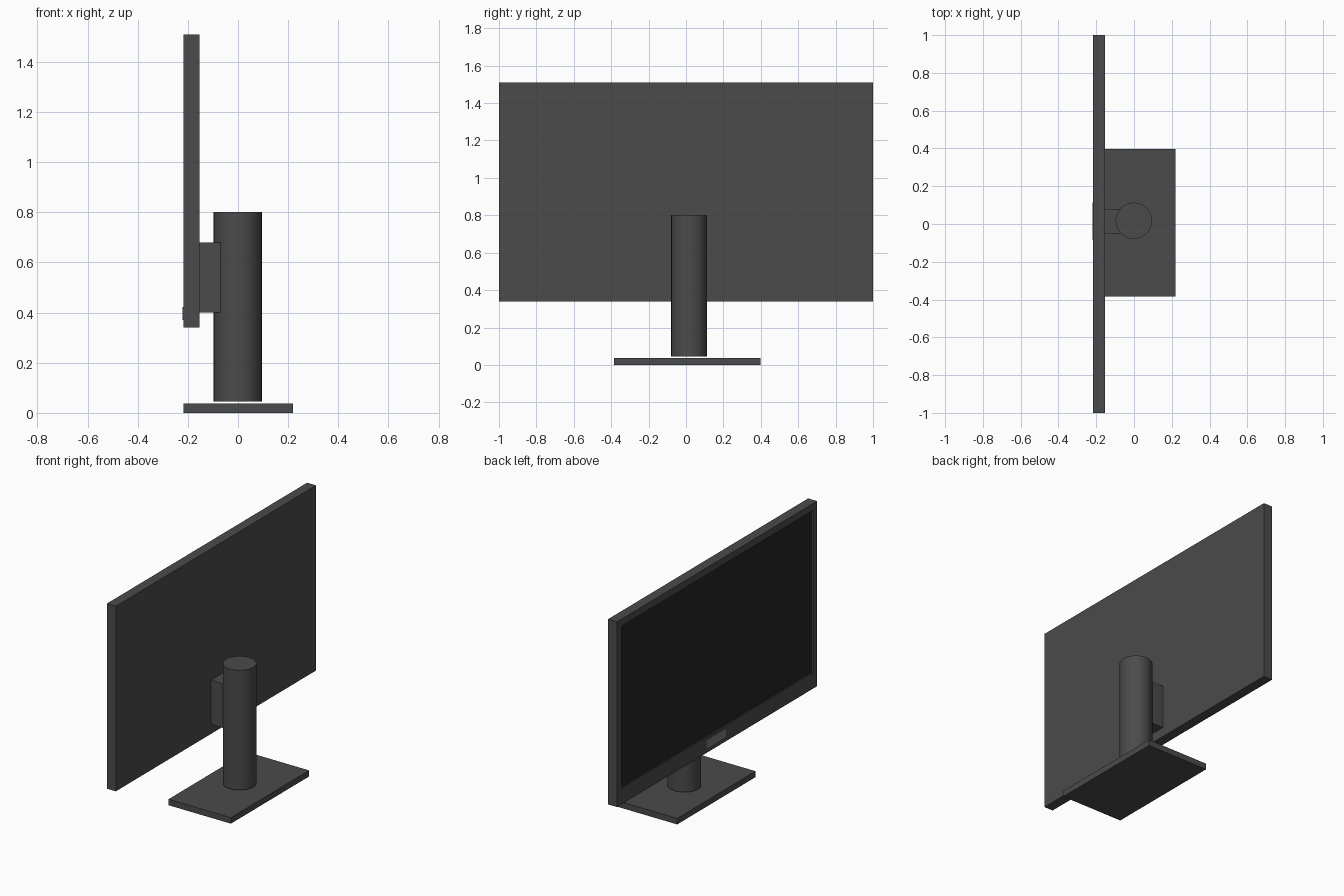
import bpy, bmesh, math

if "Cube" in bpy.data.objects:
    bpy.data.objects.remove(bpy.data.objects["Cube"])


def material(name, v):
    m = bpy.data.materials.new(name)
    m.diffuse_color = (v, v, v, 1)
    m.use_nodes = True
    m.node_tree.nodes["Principled BSDF"].inputs["Base Color"].default_value = m.diffuse_color
    return m


casing = material("dark_grey", 0.07)
glass = material("screen_black", 0.018)
trim = material("trim_grey", 0.2)


def box(name, x, y, z, mat):
    """Box from (min, max) ranges on each axis."""
    bpy.ops.mesh.primitive_cube_add(size=1, location=[sum(r) / 2 for r in (x, y, z)])
    ob = bpy.context.object
    ob.name = name
    ob.scale = [r[1] - r[0] for r in (x, y, z)]
    bpy.ops.object.transform_apply(location=True, rotation=False, scale=True)
    ob.data.materials.append(mat)
    return ob


# Flat foot
box("base", (-0.217, 0.219), (-0.384, 0.398), (0, 0.038), casing)

# Round column, just clear of the foot
bpy.ops.mesh.primitive_cylinder_add(vertices=64, radius=0.096, depth=0.757,
                                    location=(-0.001, 0.017, 0.4235))
column = bpy.context.object
column.name = "column"
column.data.materials.append(casing)
bpy.ops.object.shade_smooth_by_angle(angle=math.radians(30))

# Bracket between column and panel
box("bracket", (-0.154, -0.067), (-0.05, 0.08), (0.40, 0.68), casing)

# Panel with a shallow recessed screen on the -x side
panel = box("panel", (-0.217, -0.154), (-1, 1), (0.34, 1.51), casing)
panel.data.materials.append(glass)
bm = bmesh.new()
bm.from_mesh(panel.data)
screen = min(bm.faces, key=lambda f: f.calc_center_median().x)
bmesh.ops.inset_individual(bm, faces=[screen], thickness=0.062)
for v in screen.verts:
    if v.co.z < screen.calc_center_median().z:
        v.tag = True
for v in screen.verts:
    if v.tag:
        v.co.z += 0.056  # deeper lower bezel
recess = bmesh.ops.inset_individual(bm, faces=[screen], thickness=0.0)
for v in screen.verts:
    v.co.x += 0.008
screen.material_index = 1
bm.normal_update()
bm.to_mesh(panel.data)
bm.free()

# Plain trim plate on the lower bezel
box("trim_plate", (-0.221, -0.21), (-0.084, 0.114), (0.371, 0.423), trim)
